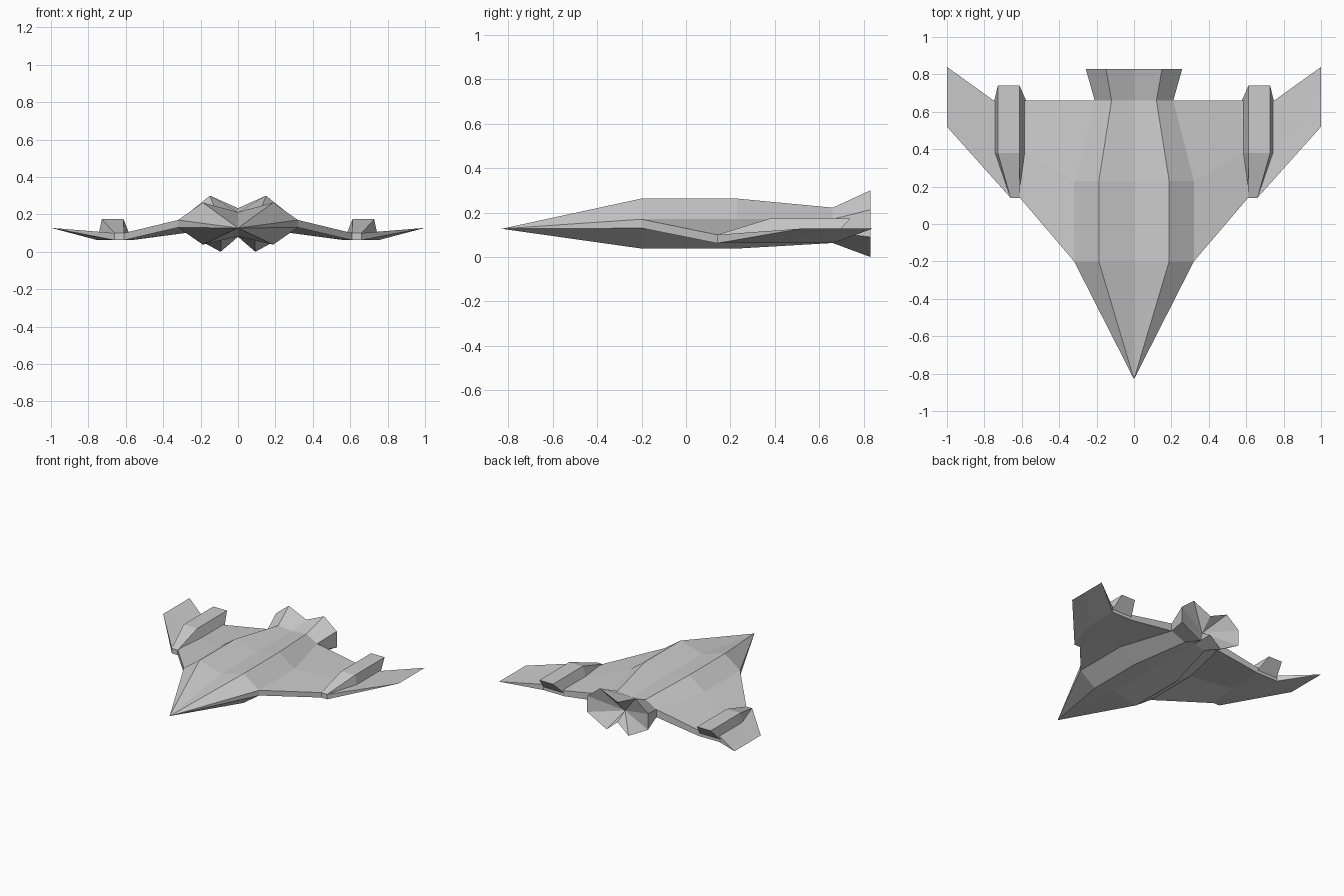
import bpy, bmesh

if "Cube" in bpy.data.objects:
    bpy.data.objects.remove(bpy.data.objects["Cube"])


def loft(name, rings, closed=True, caps=(False, False), apex=None):
    """Skin a series of equal-length point rings and mirror the result across x = 0."""
    bm = bmesh.new()
    rows = [[bm.verts.new(p) for p in ring] for ring in rings]
    n = len(rows[0])
    for a, b in zip(rows, rows[1:]):
        for i in range(n if closed else n - 1):
            j = (i + 1) % n
            bm.faces.new((a[i], a[j], b[j], b[i]))
    if caps[0]:
        bm.faces.new(rows[0])
    if caps[1]:
        bm.faces.new(rows[-1])
    if apex:
        tip = bm.verts.new(apex)
        for p, q in zip(rows[-1], rows[-1][1:]):
            bm.faces.new((p, q, tip))
    bmesh.ops.remove_doubles(bm, verts=bm.verts, dist=0.0005)
    bmesh.ops.recalc_face_normals(bm, faces=bm.faces)
    # open half shells: make sure normals point away from the centreline
    if not closed:
        if sum(f.normal.x * f.calc_area() for f in bm.faces) < 0:
            bmesh.ops.reverse_faces(bm, faces=bm.faces)
    mesh = bpy.data.meshes.new(name)
    bm.to_mesh(mesh)
    bm.free()
    obj = bpy.data.objects.new(name, mesh)
    bpy.context.collection.objects.link(obj)
    mod = obj.modifiers.new("Mirror", 'MIRROR')
    mod.use_clip = True
    return obj


def at(y, profile):
    return [(x, y, z) for x, z in profile]


# Fuselage: half sections from top centre to bottom centre, creased along the middle
mid = [(0, .212), (.188, .263), (.32, .17), (.32, .13), (.188, .038), (0, .082)]
tail = [(0, .21), (.12, .222), (.21, .17), (.21, .11), (.09, .063), (0, .085)]
loft("fuselage", [at(-.83, [(0, .127)] * 6), at(-.2, mid), at(.23, mid), at(.66, tail)],
     closed=False)

# Wing: sections from root to tip, each running along the top and back underneath
wing = [
    [(.32, -.2, .17), (.32, .23, .17), (.21, .66, .17),
     (.21, .66, .11), (.32, .23, .13), (.32, -.2, .13)],
    [(.61, .14, .10), (.58, .38, .105), (.57, .66, .105),
     (.57, .66, .062), (.58, .38, .062), (.61, .14, .062)],
    [(.66, .14, .10), (.75, .38, .105), (.75, .66, .105),
     (.75, .66, .062), (.75, .38, .062), (.66, .14, .062)],
    [(1, .52, .128), (1, .68, .128), (1, .84, .128),
     (1, .84, .128), (1, .68, .128), (1, .52, .128)],
]
loft("wing", wing)

# Wing pods: wedge nose, flat top, overhanging rear
pod = [
    [(.61, .14, .08), (.61, .14, .10), (.66, .14, .10), (.66, .14, .08)],
    [(.575, .38, .08), (.612, .38, .174), (.728, .38, .174), (.748, .38, .08)],
    [(.575, .655, .08), (.612, .74, .174), (.728, .74, .174), (.748, .655, .08)],
]
loft("wing_pod", pod, caps=(True, True))

# Exhaust: flared lobed nozzle with a recessed cone inside
flare = [(0, .233), (.15, .30), (.258, .213), (.258, .09), (.093, 0), (0, .08)]
loft("exhaust_nozzle", [at(.66, tail), at(.83, flare)], closed=False, apex=(0, .74, .135))
